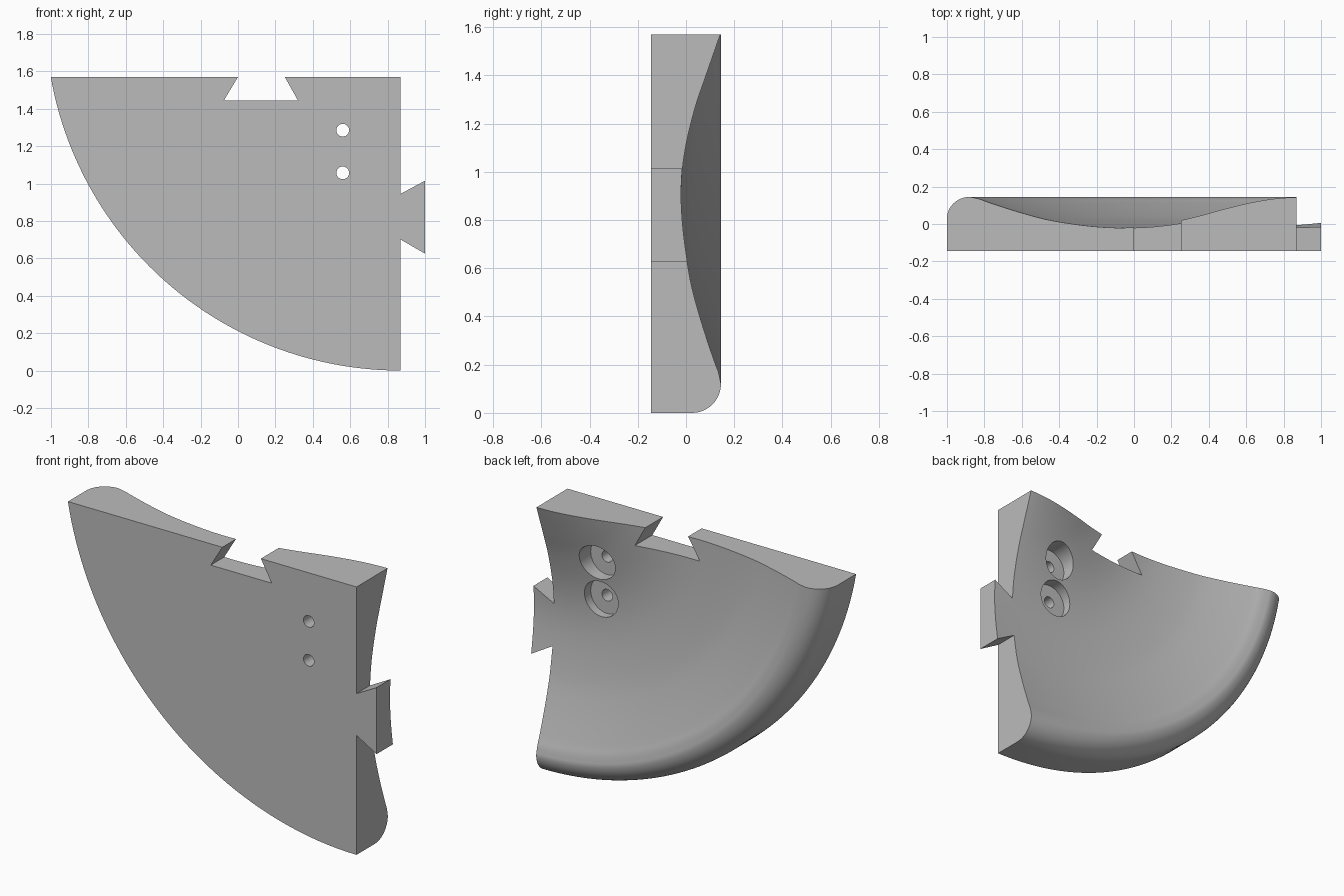
import bpy, bmesh, math
from mathutils import Vector, Matrix

cube = bpy.data.objects.get("Cube")
if cube:
    bpy.data.objects.remove(cube, do_unlink=True)

AXIS = Vector((0.87, 0, 1.9))   # turning axis of the dish, along y
RIM = 1.9
FRONT, BACK = -0.145, 0.145

grey = bpy.data.materials.new("plain_grey")
grey.use_nodes = True
grey.diffuse_color = (0.5, 0.5, 0.5, 1)
grey.node_tree.nodes["Principled BSDF"].inputs["Base Color"].default_value = (0.5, 0.5, 0.5, 1)


def make_object(name, bm):
    bmesh.ops.recalc_face_normals(bm, faces=bm.faces)
    mesh = bpy.data.meshes.new(name)
    bm.to_mesh(mesh)
    bm.free()
    mesh.materials.append(grey)
    ob = bpy.data.objects.new(name, mesh)
    bpy.context.collection.objects.link(ob)
    return ob


def smooth_path(pts, steps=5):
    """Catmull-Rom curve through the points."""
    pts = [Vector(p) for p in pts]
    ext = [2 * pts[0] - pts[1]] + pts + [2 * pts[-1] - pts[-2]]
    out = []
    for a, b, c, d in zip(ext, ext[1:], ext[2:], ext[3:]):
        for i in range(steps):
            t = i / steps
            out.append(0.5 * (2 * b + (c - a) * t + (2 * a - 5 * b + 4 * c - d) * t * t
                              + (3 * b - a - 3 * c + d) * t ** 3))
    return out + [pts[-1]]


def cylinder(name, x, z, radius, y0, y1):
    bm = bmesh.new()
    place = Matrix.Translation((x, (y0 + y1) / 2, z)) @ Matrix.Rotation(math.pi / 2, 4, 'X')
    bmesh.ops.create_cone(bm, cap_ends=True, segments=48, radius1=radius,
                          radius2=radius, depth=y1 - y0, matrix=place)
    return make_object(name, bm)


# Turned dish: (radius, y) section with a dished back and a rounded rim
section = smooth_path([(0.15, 0.2), (0.33, 0.142), (0.5, 0.083), (0.64, 0.036), (0.81, -0.004),
                       (0.97, -0.02), (1.14, -0.013), (1.35, 0.018), (1.51, 0.06),
                       (1.67, 0.112), (1.73, 0.134), (1.78, BACK)])
ROUND = RIM - 1.78
for i in range(1, 13):
    a = math.pi / 2 * (1 - i / 12)
    section.append(Vector((1.78 + ROUND * math.cos(a), BACK - ROUND + ROUND * math.sin(a))))
section += [Vector((RIM, FRONT)), Vector((0.15, FRONT))]

bm = bmesh.new()
SEG = 288
rings = []
for s in range(SEG):
    a = 2 * math.pi * s / SEG
    rings.append([bm.verts.new(AXIS + Vector((r * math.cos(a), y, r * math.sin(a))))
                  for r, y in section])
for s in range(SEG):
    p, q = rings[s], rings[(s + 1) % SEG]
    for i in range(len(section)):
        j = (i + 1) % len(section)
        bm.faces.new((p[i], p[j], q[j], q[i]))
panel = make_object("dish_quarter_panel", bm)

# Straight outline with dovetail notch on top and dovetail tab at the side
outline = [(-1.3, -0.3), (0.87, -0.3), (0.87, 0.7), (1, 0.625), (1, 1.015), (0.87, 0.945),
           (0.87, 1.57), (0.25, 1.57), (0.32, 1.445), (-0.075, 1.445), (0, 1.57), (-1.3, 1.57)]
bm = bmesh.new()
face = bm.faces.new([bm.verts.new((x, -0.5, z)) for x, z in outline])
grown = bmesh.ops.extrude_face_region(bm, geom=[face])
bmesh.ops.translate(bm, vec=(0, 1, 0),
                    verts=[v for v in grown["geom"] if isinstance(v, bmesh.types.BMVert)])
cutters = [(make_object("outline_cutter", bm), 'INTERSECT')]

# Two counterbored screw holes
for z in (1.285, 1.057):
    cutters.append((cylinder("counterbore_cutter", 0.56, z, 0.107, -0.07, 0.5), 'DIFFERENCE'))
    cutters.append((cylinder("screw_hole_cutter", 0.56, z, 0.034, -0.5, 0.4), 'DIFFERENCE'))

for cutter, operation in cutters:
    cutter.hide_render = True
    mod = panel.modifiers.new("cut", 'BOOLEAN')
    mod.operation = operation
    mod.solver = 'EXACT'
    mod.object = cutter

# Bake the cuts, drop the cutters and shade
bpy.context.view_layer.update()
baked = bpy.data.meshes.new_from_object(panel.evaluated_get(bpy.context.evaluated_depsgraph_get()))
panel.modifiers.clear()
panel.data = baked
baked.name = "dish_quarter_panel"
for cutter, _ in cutters:
    bpy.data.objects.remove(cutter, do_unlink=True)
bpy.ops.object.select_all(action='DESELECT')
panel.select_set(True)
bpy.context.view_layer.objects.active = panel
bpy.ops.object.shade_smooth_by_angle(angle=math.radians(30))
